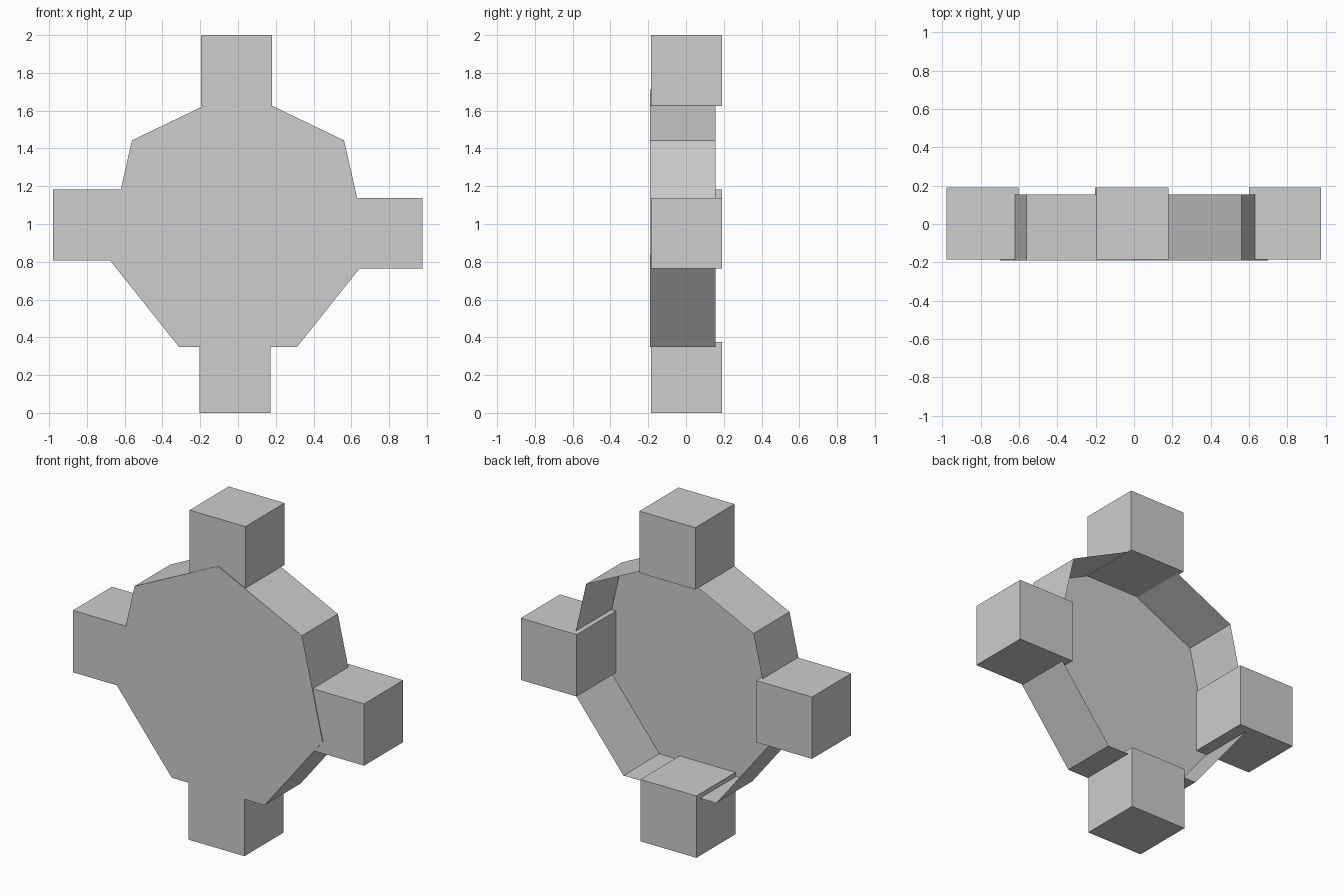
import bpy
import bmesh
from math import sin, cos, tau
from mathutils import Matrix

cube = bpy.data.objects.get("Cube")
if cube:
    bpy.data.objects.remove(cube, do_unlink=True)

grey = bpy.data.materials.new("light_grey")
grey.use_nodes = True
colour = (0.61, 0.61, 0.61, 1)
grey.diffuse_color = colour
grey.node_tree.nodes["Principled BSDF"].inputs["Base Color"].default_value = colour


def add_object(name, bm):
    bmesh.ops.recalc_face_normals(bm, faces=bm.faces)
    mesh = bpy.data.meshes.new(name)
    bm.to_mesh(mesh)
    bm.free()
    mesh.materials.append(grey)
    bpy.context.collection.objects.link(bpy.data.objects.new(name, mesh))


# Seven-sided dish with a corner at the top: closed front, open back
SIDES, RADIUS, CENTRE_Z = 7, 0.718, 0.995
FRONT, BACK = -0.19, 0.155


def ring(bm, y):
    angles = [tau * i / SIDES for i in range(SIDES)]
    return [bm.verts.new((RADIUS * sin(a), y, CENTRE_Z + RADIUS * cos(a)))
            for a in angles]


bm = bmesh.new()
front, back = ring(bm, FRONT), ring(bm, BACK)
bm.faces.new(front)
for i in range(SIDES):
    j = (i + 1) % SIDES
    bm.faces.new((front[j], front[i], back[i], back[j]))
add_object("body_dish", bm)

# Four cubes around the dish
CUBE_SIZE = 0.375
blocks = {
    "top_block": (-0.008, 1.8125),
    "bottom_block": (-0.015, 0.1875),
    "left_block": (0.788, 0.951),
    "right_block": (-0.791, 0.995),
}
for name, (x, z) in blocks.items():
    bm = bmesh.new()
    bmesh.ops.create_cube(bm, size=CUBE_SIZE, matrix=Matrix.Translation((x, 0.0025, z)))
    add_object(name, bm)
